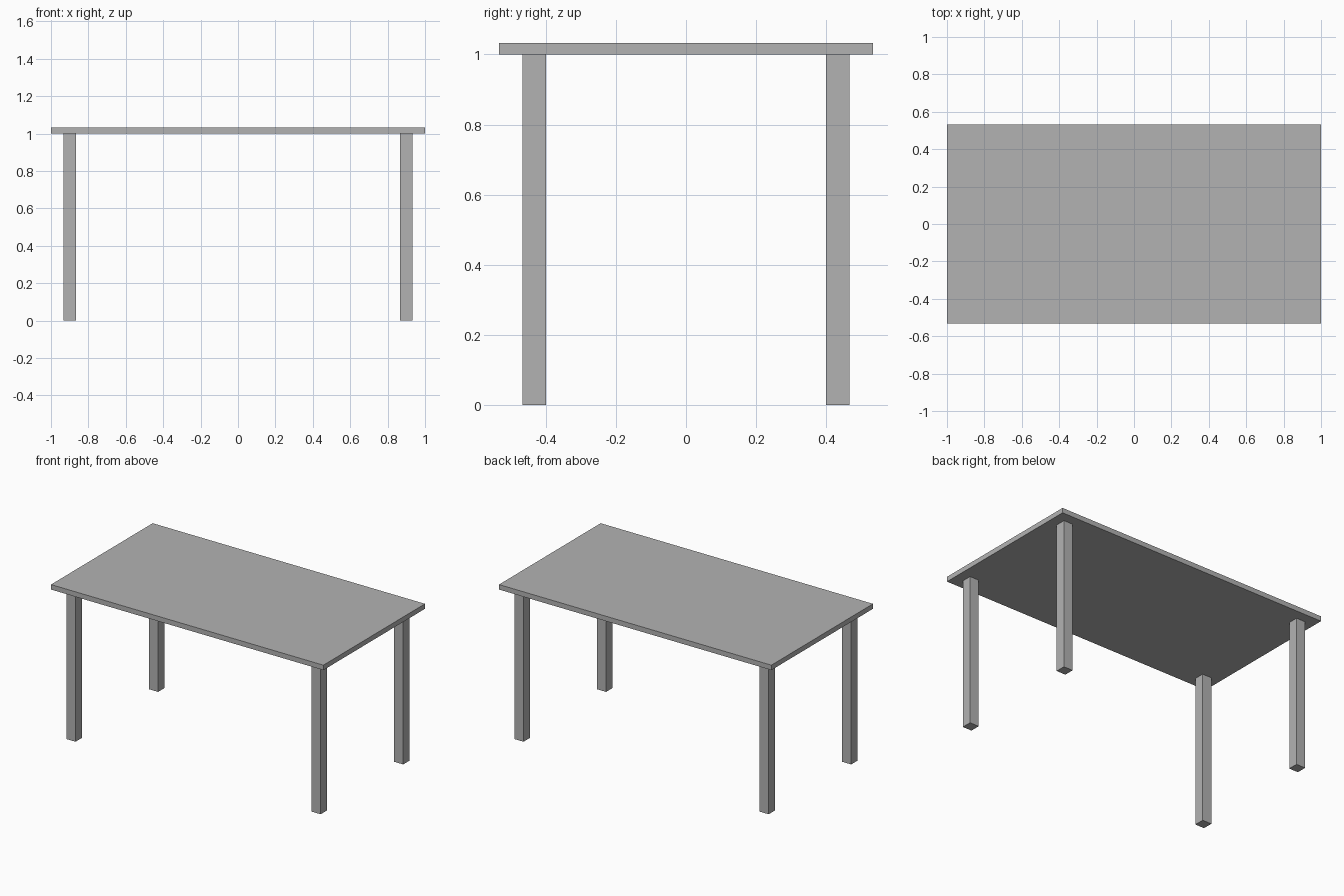
import bpy

default = bpy.data.objects.get("Cube")
if default:
    bpy.data.objects.remove(default, do_unlink=True)

# Dimensions
HALF_X, HALF_Y = 1.0, 0.533
LEG_HEIGHT, THICK = 1.0, 0.033
LEG_SIDE, INSET = 0.0667, 0.1

# Single grey finish
grey = bpy.data.materials.new("plain grey")
grey.use_nodes = True
grey.diffuse_color = (0.45, 0.45, 0.45, 1)
grey.node_tree.nodes["Principled BSDF"].inputs["Base Color"].default_value = grey.diffuse_color


def box(name, center, size):
    bpy.ops.mesh.primitive_cube_add(size=1, location=center)
    obj = bpy.context.object
    obj.name = name
    obj.scale = size
    bpy.ops.object.transform_apply(location=False, rotation=False, scale=True)
    obj.data.materials.append(grey)
    return obj


# Flat top resting on the legs
box("table_top", (0, 0, LEG_HEIGHT + THICK / 2), (2 * HALF_X, 2 * HALF_Y, THICK))

# Four square legs set in from the corners
for side, sx in (("left", 1), ("right", -1)):
    for end, sy in (("front", -1), ("back", 1)):
        box(f"{end}_{side}_leg",
            (sx * (HALF_X - INSET), sy * (HALF_Y - INSET), LEG_HEIGHT / 2),
            (LEG_SIDE, LEG_SIDE, LEG_HEIGHT))
